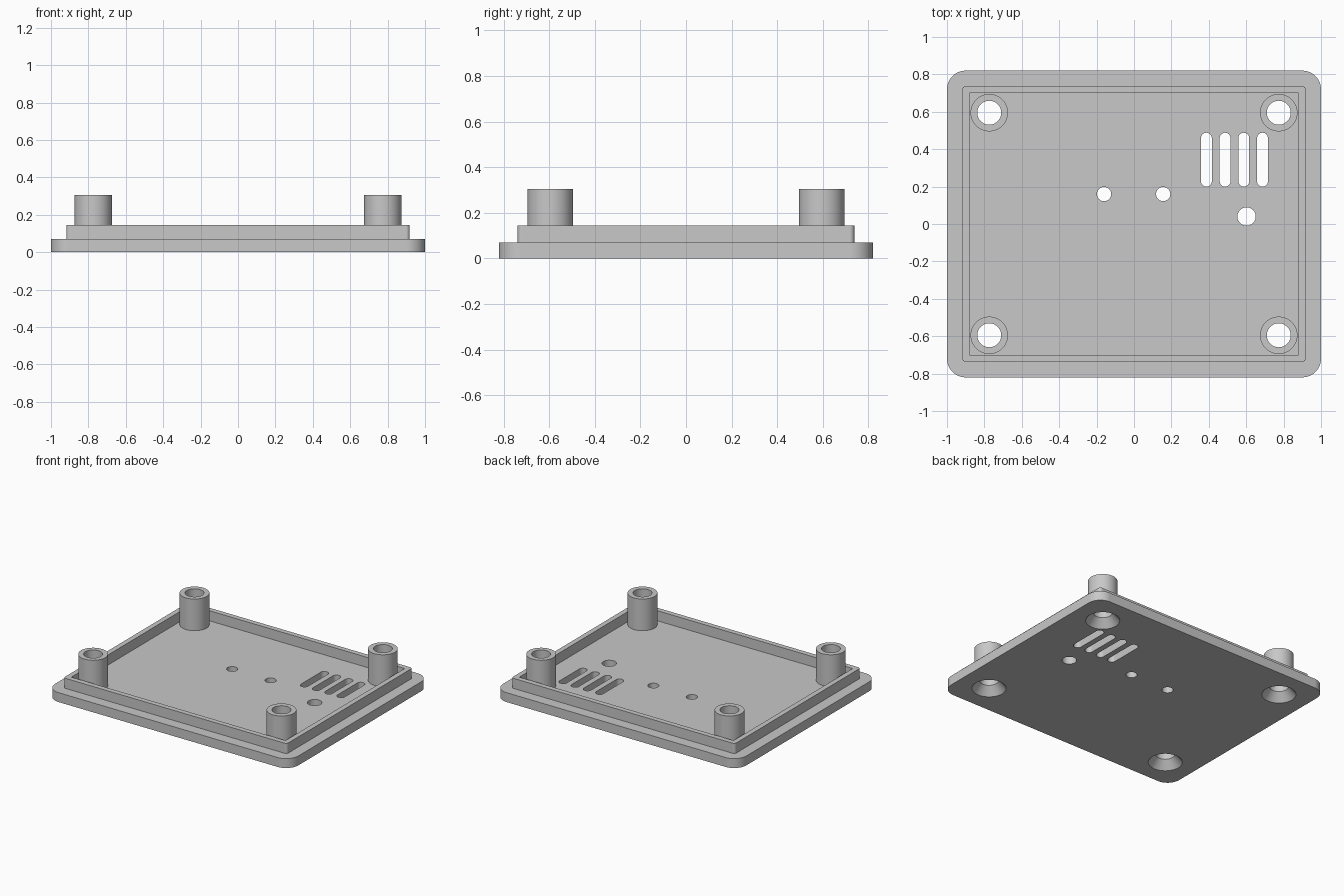
import bpy, bmesh
from math import sin, cos, pi

cube = bpy.data.objects.get("Cube")
if cube:
    bpy.data.objects.remove(cube, do_unlink=True)

grey = bpy.data.materials.new("light grey plastic")
grey.use_nodes = True
colour = (0.58, 0.58, 0.58, 1)
grey.diffuse_color = colour
grey.node_tree.nodes["Principled BSDF"].inputs["Base Color"].default_value = colour

PLATE_TOP, RIM_TOP, POST_TOP = 0.07, 0.145, 0.305
BORE = 0.064
POSTS = [(sx * 0.774, sy * 0.595) for sx in (-1, 1) for sy in (-1, 1)]


def outline(hx, hy, r, cx=0, cy=0, steps=12):
    """Rounded rectangle; a circle when both half sizes equal r."""
    pts = []
    for q, (sx, sy) in enumerate([(1, 1), (-1, 1), (-1, -1), (1, -1)]):
        for i in range(steps + 1):
            a = (q + i / steps) * pi / 2
            pts.append((cx + sx * (hx - r) + r * cos(a), cy + sy * (hy - r) + r * sin(a)))
    return pts


def circle(r, x, y):
    return outline(r, r, r, x, y)


def loft(bm, sections, ring=False):
    """Skin (outline, z) sections; cap the ends, or join last to first."""
    loops = [[bm.verts.new((x, y, z)) for x, y in pts] for pts, z in sections]
    pairs = list(zip(loops, loops[1:]))
    if ring:
        pairs.append((loops[-1], loops[0]))
    else:
        bm.faces.new(loops[0][::-1])
        bm.faces.new(loops[-1])
    for a, b in pairs:
        for i in range(len(a)):
            j = (i + 1) % len(a)
            bm.faces.new((a[i], a[j], b[j], b[i]))


def finish(bm, name):
    bmesh.ops.remove_doubles(bm, verts=bm.verts, dist=1e-5)
    bmesh.ops.recalc_face_normals(bm, faces=bm.faces)
    mesh = bpy.data.meshes.new(name)
    bm.to_mesh(mesh)
    bm.free()
    mesh.materials.append(grey)
    obj = bpy.data.objects.new(name, mesh)
    bpy.context.collection.objects.link(obj)
    return obj


def smooth(obj):
    bpy.ops.object.select_all(action="DESELECT")
    obj.select_set(True)
    bpy.context.view_layer.objects.active = obj
    bpy.ops.object.shade_smooth_by_angle(angle=pi / 6)
    weighted = obj.modifiers.new("even shading", "WEIGHTED_NORMAL")
    weighted.keep_sharp = True


# Base plate
bm = bmesh.new()
loft(bm, [(outline(1, 0.82, 0.1), 0), (outline(1, 0.82, 0.1), PLATE_TOP)])
plate = finish(bm, "base_plate")

# Cutter: countersunk screw holes, vent slots and round openings
bm = bmesh.new()
for x, y in POSTS:
    loft(bm, [(circle(0.132, x, y), -0.02), (circle(BORE, x, y), 0.06), (circle(BORE, x, y), 0.1)])
openings = [outline(0.029, 0.144, 0.029, 0.387 + 0.1 * i, 0.344) for i in range(4)]
openings += [circle(0.038, -0.16, 0.16), circle(0.038, 0.156, 0.16), circle(0.049, 0.602, 0.04)]
for pts in openings:
    loft(bm, [(pts, -0.02), (pts, 0.1)])
cutter = finish(bm, "opening_cutter")
cutter.hide_render = True

cut = plate.modifiers.new("openings", "BOOLEAN")
cut.operation = "DIFFERENCE"
cut.solver = "EXACT"
cut.object = cutter
bpy.context.view_layer.objects.active = plate
bpy.ops.object.modifier_apply(modifier=cut.name)
bpy.data.objects.remove(cutter, do_unlink=True)
smooth(plate)

# Raised locating rim
bm = bmesh.new()
outer, inner = outline(0.918, 0.738, 0.02), outline(0.88, 0.7, 0)
loft(bm, [(outer, PLATE_TOP), (outer, RIM_TOP), (inner, RIM_TOP), (inner, PLATE_TOP)], ring=True)
smooth(finish(bm, "locating_rim"))

# Hollow screw posts
for x, y in POSTS:
    bm = bmesh.new()
    wall, bore = circle(0.1, x, y), circle(BORE, x, y)
    loft(bm, [(wall, PLATE_TOP), (wall, POST_TOP), (bore, POST_TOP), (bore, PLATE_TOP)], ring=True)
    side = ("back" if y > 0 else "front") + ("_left" if x > 0 else "_right")
    smooth(finish(bm, side + "_screw_post"))
